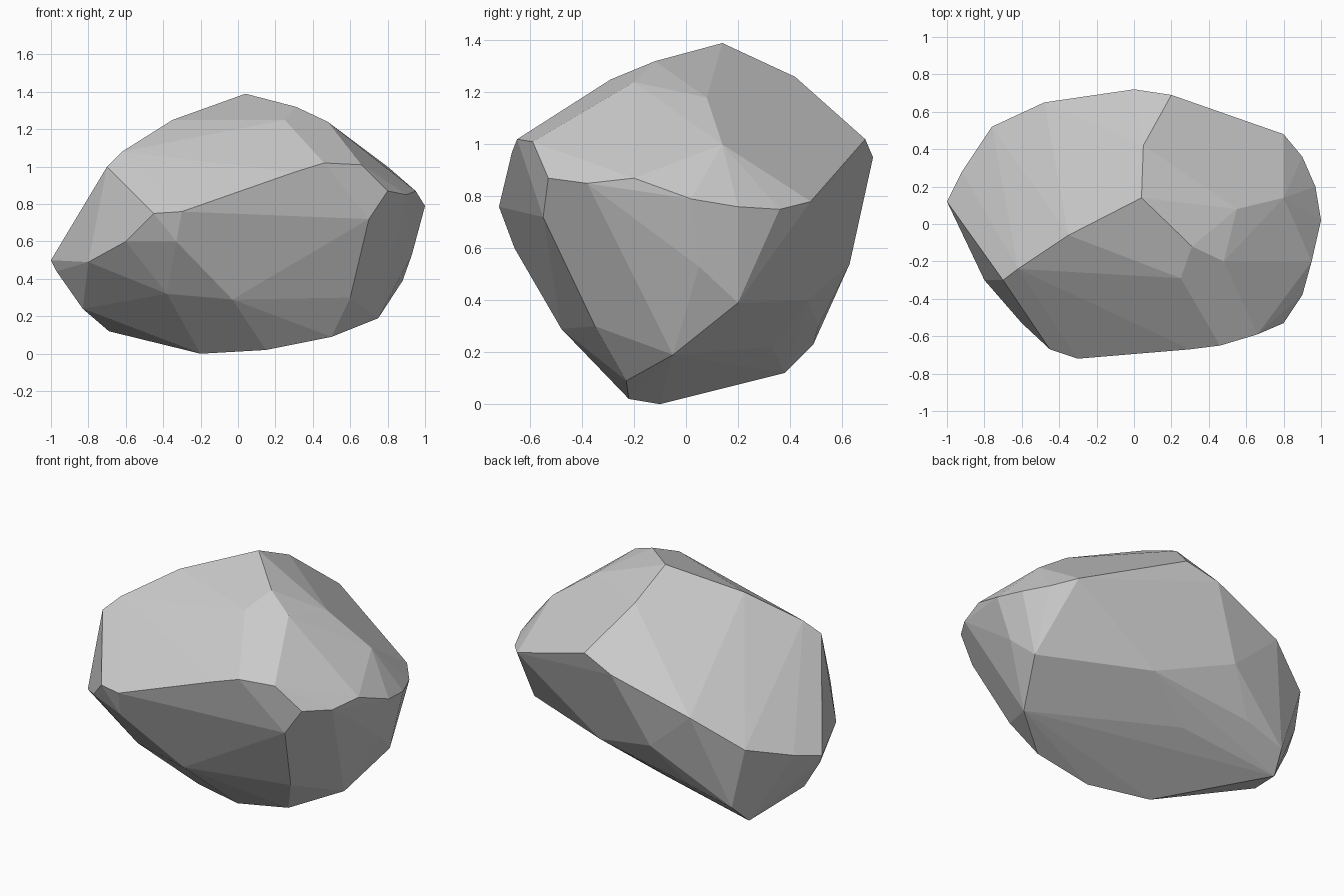
import bpy, bmesh, math

# Corner points of the boulder, grouped by region
crest = [(-.70, -.30, 1.0), (-.62, -.24, 1.08), (-.35, -.06, 1.25), (.04, .14, 1.39), (.05, .42, 1.26),
         (.25, -.29, 1.25), (.31, -.12, 1.32), (.48, -.20, 1.24), (.55, .08, 1.18), (.80, .14, 1.0)]
front_brow = [(-.45, -.67, .75), (-.30, -.72, .76), (.30, -.67, .97),
              (.46, -.65, 1.02), (.66, -.59, 1.01), (.80, -.53, .87)]
right_side = [(.95, -.20, .87), (.90, -.38, .85), (1, .02, .79), (.97, .20, .76), (.90, .36, .75),
              (.80, .48, .78), (.93, .05, .53), (.88, .20, .39), (.75, -.05, .19)]
back_brow = [(.20, .69, 1.02), (0, .72, .95), (-.48, .65, .79),
             (-.76, .52, .62), (-.92, .28, .54), (-1, .12, .50), (-.97, .10, .44)]
back_lower = [(.25, .47, .40), (-.20, .63, .54), (-.39, .51, .30),
              (-.07, .33, .22), (-.65, .49, .23)]
base = [(-.69, .38, .12), (-.20, -.10, 0), (.15, -.22, .02),
        (.50, -.23, .09), (-.83, .05, .24)]
front_lower = [(-.80, -.30, .49), (-.60, -.53, .60), (-.33, -.66, .60), (-.03, -.48, .29),
               (-.38, -.42, .32), (.70, -.55, .72), (.60, -.35, .30)]

# Boulder: convex hull with nearly coplanar facets merged
bm = bmesh.new()
for group in (crest, front_brow, right_side, back_brow, back_lower, base, front_lower):
    for p in group:
        bm.verts.new(p)
bmesh.ops.convex_hull(bm, input=bm.verts[:])
bmesh.ops.delete(bm, geom=[v for v in bm.verts if not v.link_faces], context='VERTS')
bmesh.ops.dissolve_limit(bm, angle_limit=math.radians(3), verts=bm.verts[:], edges=bm.edges[:])
bmesh.ops.recalc_face_normals(bm, faces=bm.faces[:])

mesh = bpy.data.meshes.new("boulder")
bm.to_mesh(mesh)
bm.free()
rock = bpy.data.objects.new("boulder", mesh)
bpy.context.collection.objects.link(rock)
